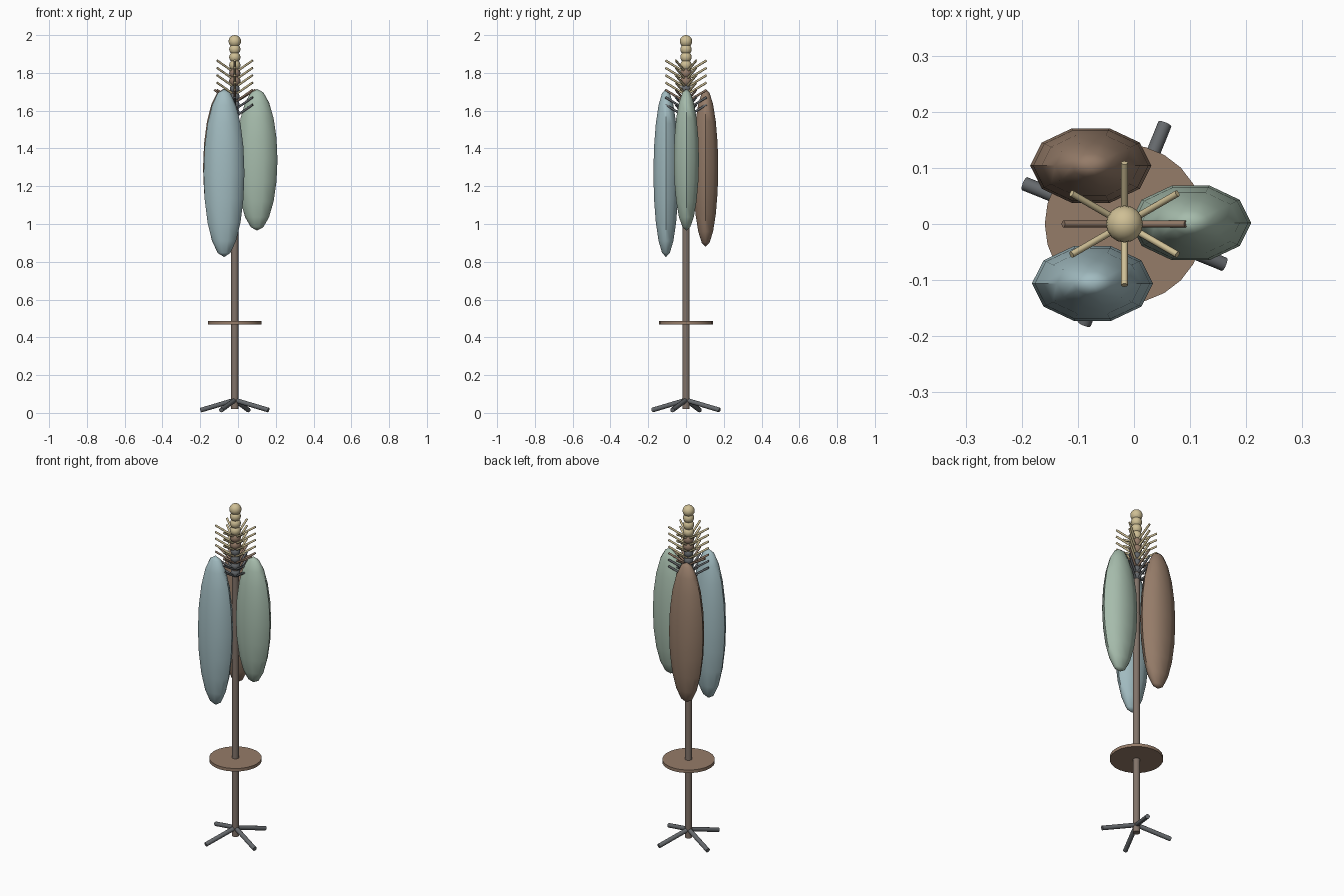
import bpy
from math import sin, cos, radians, pi
from mathutils import Vector

if "Cube" in bpy.data.objects:
    bpy.data.objects.remove(bpy.data.objects["Cube"])

CX = -0.017  # pole axis


def material(name, rgb):
    m = bpy.data.materials.new(name)
    m.diffuse_color = (*rgb, 1)
    m.use_nodes = True
    m.node_tree.nodes["Principled BSDF"].inputs["Base Color"].default_value = m.diffuse_color
    return m


TAN = material("tan", (0.62, 0.52, 0.30))
BROWN = material("brown", (0.30, 0.20, 0.14))
GREY = material("dark_grey", (0.13, 0.14, 0.15))
BLUE = material("blue", (0.36, 0.50, 0.53))
GREEN = material("green", (0.38, 0.50, 0.41))
POLE = material("pole_brown", (0.22, 0.17, 0.14))


def finish(name, mat):
    ob = bpy.context.object
    ob.name = name
    ob.data.materials.append(mat)
    bpy.ops.object.transform_apply(location=False, rotation=True, scale=True)
    bpy.ops.object.shade_smooth_by_angle(angle=radians(50))
    return ob


def rod(name, a, b, r, mat, sides=12):
    a, b = Vector(a), Vector(b)
    d = b - a
    bpy.ops.mesh.primitive_cylinder_add(
        vertices=sides, radius=r, depth=d.length, location=(a + b) / 2,
        rotation=d.to_track_quat('Z', 'Y').to_euler())
    return finish(name, mat)


def ellipsoid(name, loc, size, mat, seg, rings, turn=0):
    # radii given as (along local x, local y, z)
    bpy.ops.mesh.primitive_uv_sphere_add(segments=seg, ring_count=rings, radius=1,
                                         location=loc, rotation=(0, 0, turn))
    bpy.context.object.scale = size
    return finish(name, mat)


# pole and lower tray
rod("pole", (CX, 0, 0.02), (CX, 0, 1.84), 0.019, POLE, 16)
rod("tray", (CX, 0, 0.468), (CX, 0, 0.486), 0.142, BROWN, 24)

# four splayed feet
for i in range(4):
    a = radians(68 + 90 * i)
    rod(f"foot_{i + 1}", (CX, 0, 0.068),
        (CX + 0.192 * cos(a), 0.192 * sin(a), 0.015), 0.0125, GREY)

# hanging coats: long low-sided ellipsoids, vertices pointing to +-y
for name, x, y, z0, mat in (("blue_coat", -0.074, -0.106, 0.825, BLUE),
                            ("brown_coat", -0.077, 0.104, 0.880, BROWN),
                            ("green_coat", 0.101, 0.002, 0.965, GREEN)):
    z1 = 1.715
    ellipsoid(name, (x, y, (z0 + z1) / 2), (0.070, 0.108, (z1 - z0) / 2),
              mat, 10, 10, pi / 2)

# beaded top
for i in range(10):
    mat = TAN if i < 4 else BROWN if i < 6 else GREY
    r = 0.033 if i == 0 else 0.030 if i < 6 else 0.026
    ellipsoid(f"bead_{i + 1}", (CX, 0, 1.967 - 0.042 * i), (r, r, r), mat, 16, 10)

# tiers of upturned hooks
for t in range(7):
    mat = TAN if t < 4 else BROWN if t == 4 else GREY
    angles = [30 + 60 * k for k in range(6)]
    if t == 4:
        angles += [0, 180]
    z = 1.80 - 0.039 * t
    for k, deg in enumerate(angles):
        a = radians(deg)
        rod(f"hook_{t + 1}_{k + 1}", (CX, 0, z),
            (CX + 0.109 * cos(a), 0.109 * sin(a), z + 0.066), 0.006, mat, 8)
